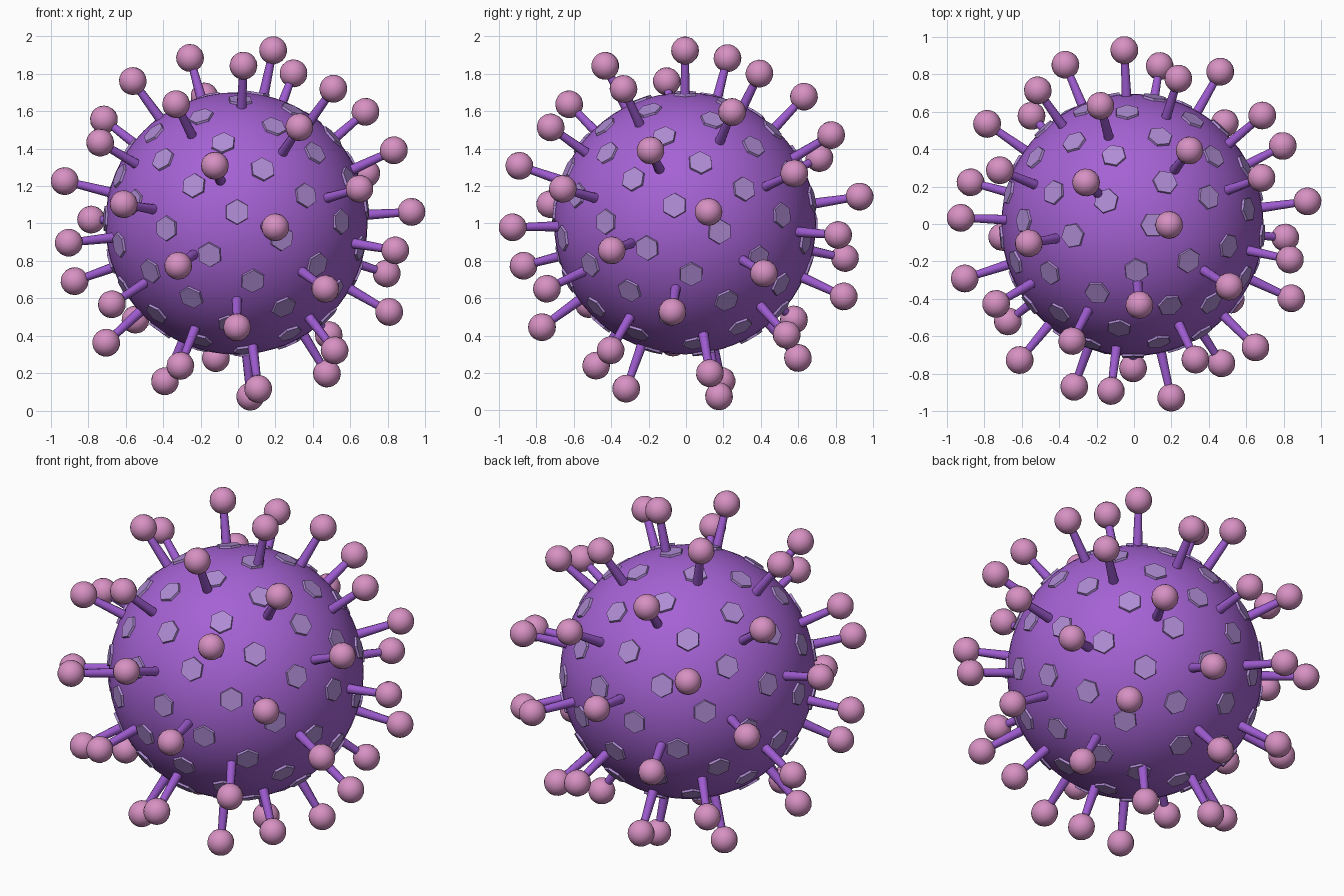
import bpy
import bmesh
from math import pi, sqrt, cos, sin
from mathutils import Vector, Matrix

cube = bpy.data.objects.get("Cube")
if cube:
    bpy.data.objects.remove(cube, do_unlink=True)

CENTER = Vector((-0.0085, -0.005, 1.0))
BODY_R = 0.70
KNOB_DIST = 0.945
KNOB_R = 0.0745


def material(name, color):
    m = bpy.data.materials.new(name)
    m.use_nodes = True
    m.diffuse_color = (*color, 1)
    bsdf = m.node_tree.nodes["Principled BSDF"]
    bsdf.inputs["Base Color"].default_value = (*color, 1)
    bsdf.inputs["Roughness"].default_value = 0.6
    return m


def make_mesh(name, mat, build, smooth):
    bm = bmesh.new()
    build(bm)
    for f in bm.faces:
        # Caps of prisms stay flat
        f.smooth = smooth and len(f.verts) <= 4
    me = bpy.data.meshes.new(name)
    bm.to_mesh(me)
    bm.free()
    me.materials.append(mat)
    return me


def place(name, me, location, rotation=None):
    ob = bpy.data.objects.new(name, me)
    ob.location = location
    if rotation:
        ob.rotation_euler = rotation.to_euler()
    bpy.context.collection.objects.link(ob)
    return ob


def golden_spiral(count):
    """Evenly spread unit directions, from top to bottom."""
    for i in range(count):
        z = 1 - (2 * i + 1) / count
        r = sqrt(1 - z * z)
        a = i * pi * (3 - sqrt(5))
        yield Vector((r * cos(a), r * sin(a), z))


def cone(bm, sides, r1, r2, low, high):
    bmesh.ops.create_cone(bm, cap_ends=True, segments=sides, radius1=r1, radius2=r2,
                          depth=high - low,
                          matrix=Matrix.Translation((0, 0, (low + high) / 2)))


purple = material("body purple", (0.376, 0.122, 0.658))
violet = material("stalk violet", (0.34, 0.105, 0.63))
pink = material("knob pink", (0.68, 0.283, 0.546))
lavender = material("plate lavender", (0.43, 0.262, 0.658))

# Shared part meshes, pointing along local z
body = make_mesh("body", purple, lambda bm: bmesh.ops.create_uvsphere(
    bm, u_segments=64, v_segments=32, radius=BODY_R), True)
stalk = make_mesh("stalk", violet, lambda bm: cone(
    bm, 10, 0.028, 0.021, BODY_R - 0.03, KNOB_DIST - 0.04), True)
knob = make_mesh("knob", pink, lambda bm: bmesh.ops.create_uvsphere(
    bm, u_segments=16, v_segments=10, radius=KNOB_R), True)
plate = make_mesh("plate", lavender, lambda bm: cone(
    bm, 6, 0.07, 0.066, BODY_R - 0.012, BODY_R + 0.009), False)

# Round body
place("body", body, CENTER)

# Spikes: a stalk with a round knob
for d in golden_spiral(46):
    turn = d.to_track_quat('Z', 'Y')
    place("spike_stalk", stalk, CENTER, turn)
    place("spike_knob", knob, CENTER + d * KNOB_DIST, turn)

# Hexagonal surface plates
for d in golden_spiral(80):
    place("surface_plate", plate, CENTER, d.to_track_quat('Z', 'Y'))
